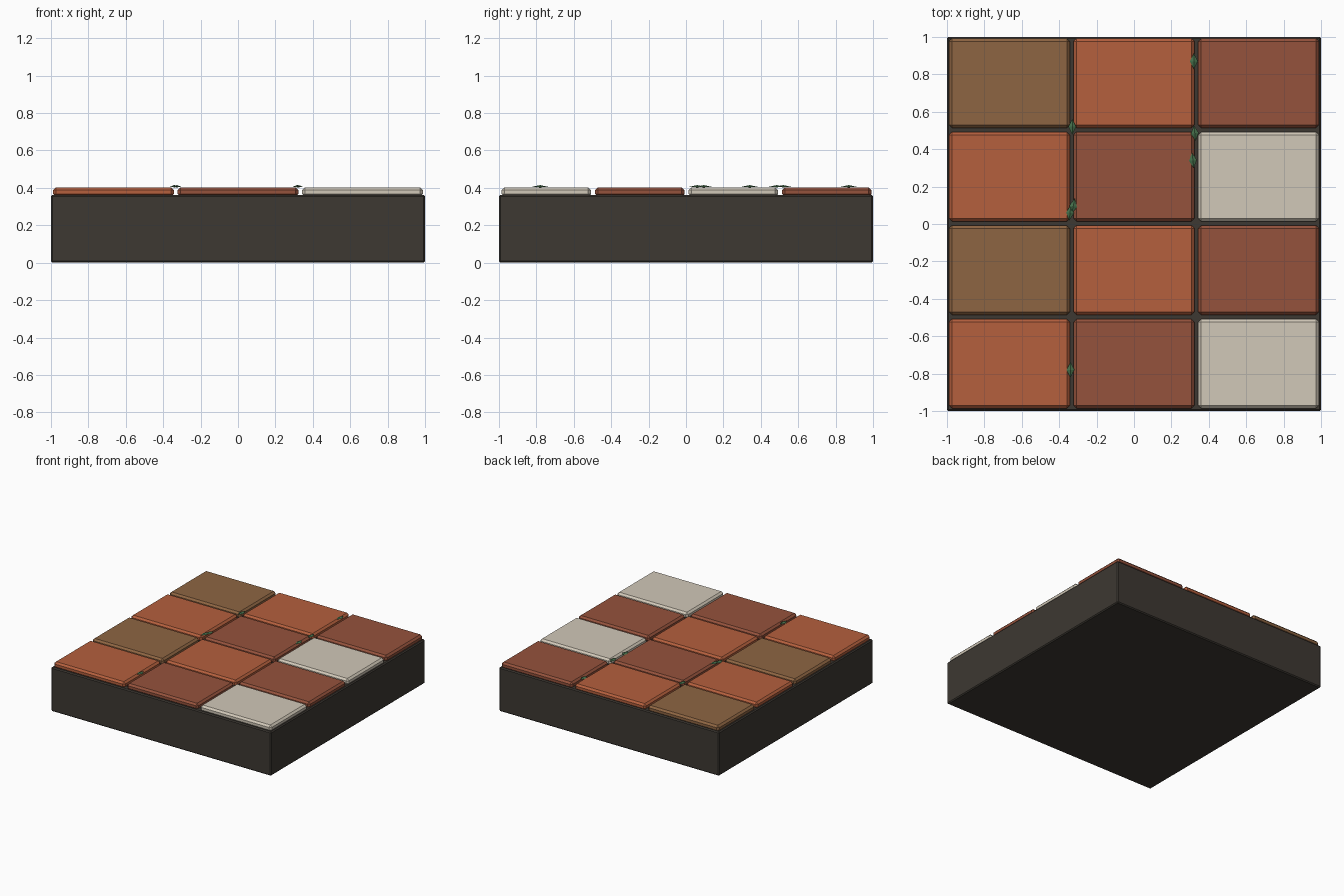
import bpy, bmesh
from mathutils import Matrix

if "Cube" in bpy.data.objects:
    bpy.data.objects.remove(bpy.data.objects["Cube"])


def material(name, rgb):
    m = bpy.data.materials.new(name)
    m.diffuse_color = (*rgb, 1)
    m.use_nodes = True
    m.node_tree.nodes["Principled BSDF"].inputs["Base Color"].default_value = m.diffuse_color
    return m


def finish(bm, name, mat):
    me = bpy.data.meshes.new(name)
    bm.to_mesh(me)
    bm.free()
    ob = bpy.data.objects.new(name, me)
    bpy.context.collection.objects.link(ob)
    me.materials.append(mat)
    return ob


def slab(name, x, y, z0, z1, w, d, chamfer, mat):
    """Chamfered box between heights z0 and z1."""
    bm = bmesh.new()
    bmesh.ops.create_cube(bm, size=1, matrix=Matrix.Translation((x, y, (z0 + z1) / 2))
                          @ Matrix.Diagonal((w, d, z1 - z0, 1)))
    bmesh.ops.bevel(bm, geom=bm.edges[:], offset=chamfer, segments=1, affect='EDGES')
    return finish(bm, name, mat)


grout = material("grout", (0.047, 0.040, 0.032))
moss = material("moss", (0.06, 0.16, 0.07))
orange = material("terracotta", (0.46, 0.115, 0.047))
red = material("dark_clay", (0.30, 0.085, 0.045))
cream = material("cream", (0.64, 0.58, 0.48))
brown = material("brown", (0.27, 0.13, 0.055))

# Grout base block
slab("base", 0, 0, 0, 0.362, 2, 2, 0.008, grout)

# Tiles: two colour rows alternating from front to back
rows = [(orange, red, cream), (brown, orange, red)]
for j in range(4):
    for i in range(3):
        slab(f"tile_{j}_{i}", (i - 1) * 0.666, -0.747 + j * 0.5, 0.352, 0.403,
             0.645, 0.478, 0.015, rows[j % 2][i])

# Small faceted moss leaves lying over the joints
leaves = [(-0.33, 0.52, 0), (0.32, 0.87, 0), (0.325, 0.485, 0.1), (0.315, 0.34, 0.1),
          (-0.325, 0.095, -0.2), (-0.342, 0.06, -0.1), (-0.34, -0.78, 0)]
for k, (x, y, turn) in enumerate(leaves):
    bm = bmesh.new()
    for top in (0.009, -0.003):
        bmesh.ops.create_cone(bm, segments=4, radius1=1, radius2=0, depth=1, cap_ends=False,
                              matrix=Matrix.Translation((x, y, 0.406))
                              @ Matrix.Rotation(turn, 4, 'Z')
                              @ Matrix.Diagonal((0.021, 0.042, top, 1))
                              @ Matrix.Translation((0, 0, 0.5)))
    bmesh.ops.remove_doubles(bm, verts=bm.verts[:], dist=0.0005)
    bmesh.ops.recalc_face_normals(bm, faces=bm.faces[:])
    finish(bm, f"moss_leaf_{k}", moss)
